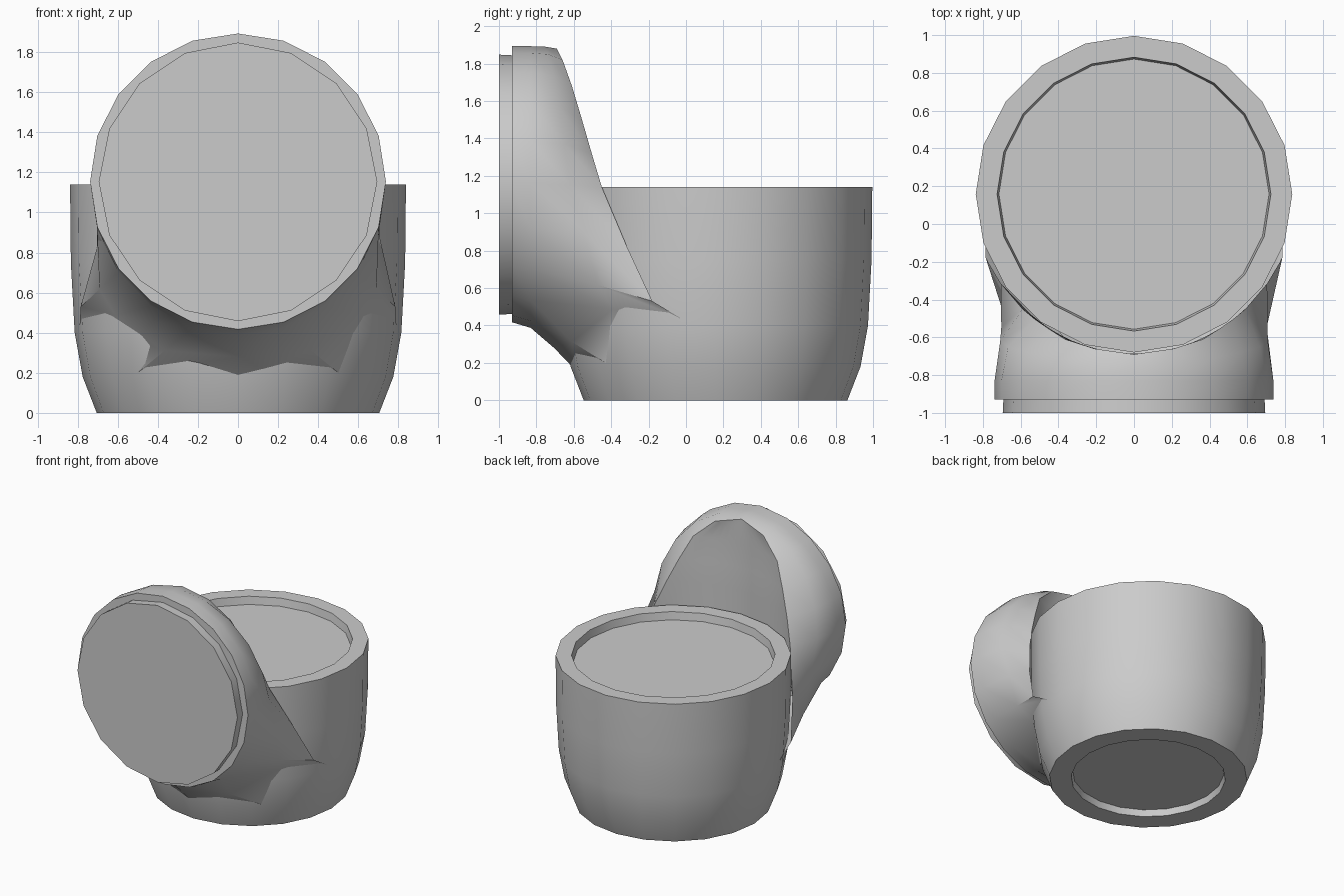
import bpy, bmesh, math
from mathutils import Vector

cube = bpy.data.objects.get("Cube")
if cube:
    bpy.data.objects.remove(cube, do_unlink=True)

grey = bpy.data.materials.new("plain grey")
grey.use_nodes = True
colour = (0.6, 0.6, 0.6, 1)
grey.diffuse_color = colour
grey.node_tree.nodes["Principled BSDF"].inputs["Base Color"].default_value = colour


def finish(bm, name):
    """Turn a bmesh into a smooth-shaded object with sharp edges kept."""
    bmesh.ops.remove_doubles(bm, verts=bm.verts, dist=0.0005)
    bmesh.ops.recalc_face_normals(bm, faces=bm.faces)
    mesh = bpy.data.meshes.new(name)
    bm.to_mesh(mesh)
    bm.free()
    ob = bpy.data.objects.new(name, mesh)
    bpy.context.collection.objects.link(ob)
    mesh.materials.append(grey)
    bpy.ops.object.select_all(action='DESELECT')
    ob.select_set(True)
    bpy.context.view_layer.objects.active = ob
    bpy.ops.object.shade_smooth_by_angle(angle=math.radians(35))
    return ob


def bridge(bm, a, b, closed=True):
    """Join two equally long rows of vertices with quads."""
    n = len(a)
    for i in range(n if closed else n - 1):
        j = (i + 1) % n
        bm.faces.new((a[i], a[j], b[j], b[i]))


def lathe(name, profile, sides):
    """Closed turned shape around z from (radius, height) pairs."""
    bm = bmesh.new()
    rings = [[bm.verts.new((r * math.sin(math.tau * i / sides),
                            r * math.cos(math.tau * i / sides), z))
              for i in range(sides)] for r, z in profile]
    for a, b in zip(rings, rings[1:]):
        bridge(bm, a, b)
    bm.faces.new(rings[0])
    bm.faces.new(rings[-1])
    return finish(bm, name)


# Upright cup with shallow recesses in the top and the base
CUP_Y = 0.158
cup = lathe("cup_body", [(0.54, 0.05), (0.55, 0), (0.705, 0), (0.775, 0.18),
                         (0.815, 0.4), (0.834, 0.75), (0.838, 1.14),
                         (0.725, 1.14), (0.715, 1.08)], 20)
cup.location.y = CUP_Y

# Round plug standing out of the front opening
plug = lathe("front_plug", [(0.69, 0), (0.695, 0.1)], 16)
plug.rotation_euler.x = math.pi / 2
plug.location = (0, -0.9, 1.153)

# Front spout: a round mouth lofted back to a lip that follows the cup wall
N, MOUTH_Z, R = 20, 1.155, 0.738
LIP = [(0, -0.69, 1.88), (0.21, -0.66, 1.82), (0.365, -0.61, 1.68),
       (0.45, -0.556, 1.5), (0.525, -0.504, 1.32), (0.59, -0.45, 1.14),
       (0.705, -0.315, 0.82), (0.785, -0.18, 0.53), (0.79, -0.03, 0.44),
       (0.5, -0.43, 0.2), (0, -0.6, 0.17)]


def mouth_point(i, y, drop=0):
    a = math.tau * i / N
    low = max(0, -math.cos(a))
    return Vector((R * math.sin(a), y, MOUTH_Z + R * math.cos(a) - drop * low))


def lip_point(i):
    x, y, z = LIP[min(i, N - i)]
    return Vector((x if i <= N // 2 else -x, y, z))


def shoulder_point(i, a, b):
    """Part way from collar to lip, held out to the full width up high."""
    p = a.lerp(b, 0.55)
    hold = 0.2 if min(i, N - i) < 7 else 0.5
    p.x, p.z = a.x + (b.x - a.x) * hold, a.z + (b.z - a.z) * hold
    return p


bm = bmesh.new()
front = [mouth_point(i, -0.93) for i in range(N)]
collar = [mouth_point(i, -0.83, 0.03) for i in range(N)]
lip = [lip_point(i) for i in range(N)]
shoulder = [shoulder_point(i, collar[i], lip[i]) for i in range(N)]
rings = [[bm.verts.new(p) for p in ring] for ring in (front, collar, shoulder, lip)]
for a, b in zip(rings, rings[1:]):
    bridge(bm, a, b)
bm.faces.new(rings[0])

# Hollowed rear wall of the spout, curving round the cup
STEPS = 12
rows = []
for p in lip[:7]:
    half = math.atan2(p.x, CUP_Y - p.y)
    radius = math.hypot(p.x, CUP_Y - p.y)
    angles = [half * (1 - 2 * s / STEPS) for s in range(STEPS + 1)]
    rows.append([bm.verts.new((radius * math.sin(a), CUP_Y - radius * math.cos(a), p.z))
                 for a in angles])
for a, b in zip(rows, rows[1:]):
    bridge(bm, a, b, closed=False)
finish(bm, "front_spout")
